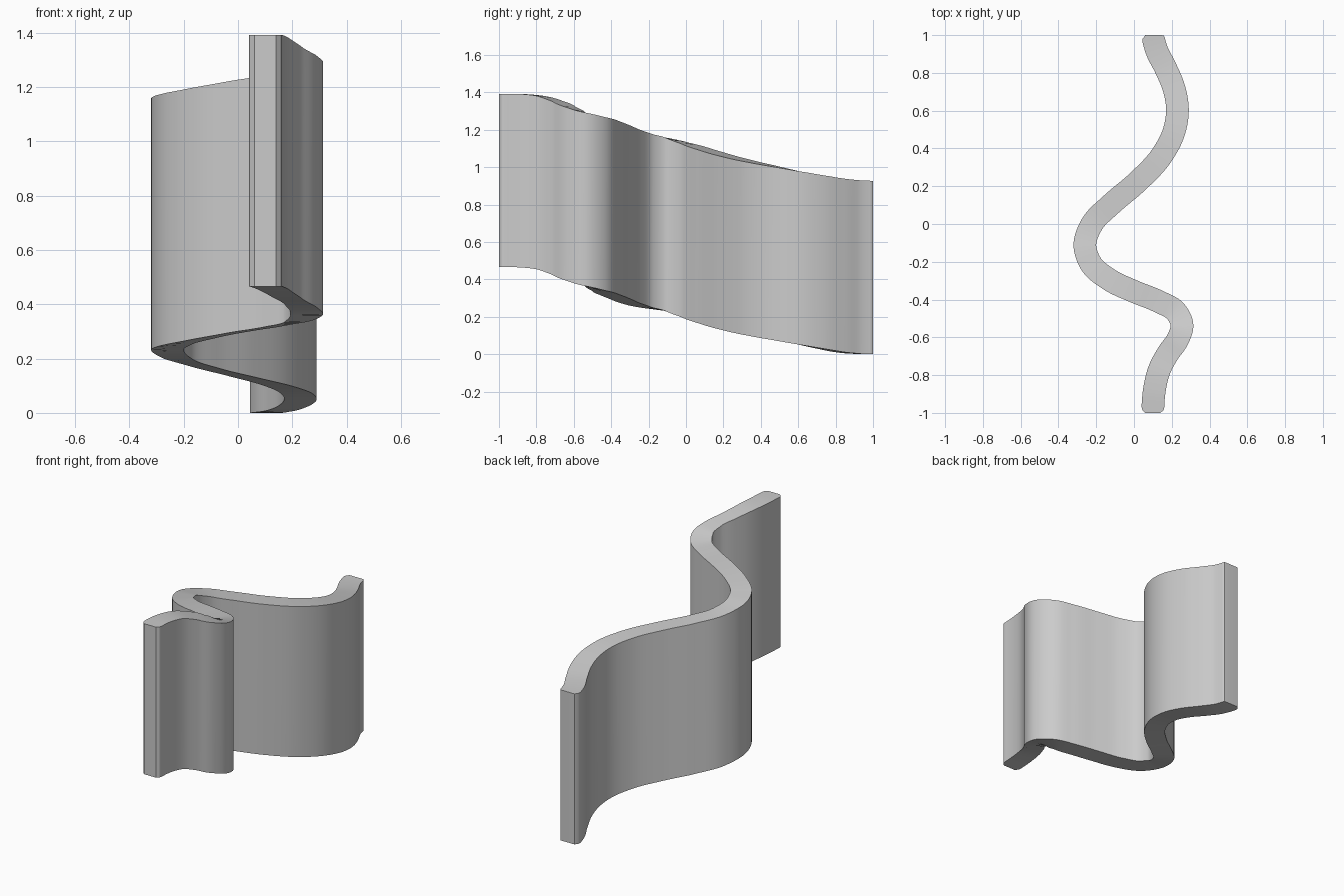
import bpy, bmesh
from mathutils import Vector

if "Cube" in bpy.data.objects:
    bpy.data.objects.remove(bpy.data.objects["Cube"])

HALF = 0.06      # half thickness of the wall
HEIGHT = 0.927   # wall height

# Centre line of the wall's lower edge, from front end to back end
path = [Vector(p) for p in (
    (0.10, -1.0, 0.465), (0.108, -0.88, 0.464), (0.135, -0.77, 0.452),
    (0.18, -0.685, 0.425), (0.232, -0.61, 0.392), (0.254, -0.535, 0.363),
    (0.22, -0.462, 0.338), (0.13, -0.41, 0.318), (0.0, -0.357, 0.297),
    (-0.13, -0.295, 0.272), (-0.225, -0.215, 0.25), (-0.26, -0.115, 0.232),
    (-0.222, 0.0, 0.2), (-0.12, 0.105, 0.167), (0.02, 0.225, 0.132),
    (0.145, 0.36, 0.1), (0.212, 0.49, 0.074), (0.23, 0.61, 0.05),
    (0.211, 0.72, 0.029), (0.165, 0.83, 0.01), (0.12, 0.92, 0.002),
    (0.10, 1.0, 0.0))]


def smooth_path(pts, steps):
    """Cubic curve through all points, with chord-length spacing."""
    n = len(pts)
    d = [(pts[i + 1] - pts[i]).length for i in range(n - 1)]
    s = [(pts[i + 1] - pts[i]) / d[i] for i in range(n - 1)]
    m = [Vector((0, 1, 0))]
    m += [(s[i - 1] * d[i] + s[i] * d[i - 1]) / (d[i - 1] + d[i]) for i in range(1, n - 1)]
    m.append(Vector((-0.12, 1, 0)).normalized())
    out = []
    for i in range(n - 1):
        for k in range(steps):
            t = k / steps
            pos = ((2*t**3 - 3*t*t + 1) * pts[i] + (t**3 - 2*t*t + t) * d[i] * m[i]
                   + (3*t*t - 2*t**3) * pts[i + 1] + (t**3 - t*t) * d[i] * m[i + 1])
            out.append(pos)
    return out + [pts[-1].copy()]


# Sweep an upright rectangle along the path
centre = smooth_path(path, 8)
bm = bmesh.new()
rings = []
last = len(centre) - 1
for i, c in enumerate(centre):
    tan = centre[min(i + 1, last)] - centre[max(i - 1, 0)]
    if i in (0, last):
        tan = Vector((0, 1, 0))
    side = Vector((tan.y, -tan.x, 0)).normalized()
    end = min(i, last - i)
    side *= HALF - (0.02, 0.004)[end] if end < 2 else HALF   # rounded ends
    up = Vector((0, 0, HEIGHT))
    rings.append([bm.verts.new(v) for v in (c - side, c + side, c + side + up, c - side + up)])
for a, b in zip(rings, rings[1:]):
    for k in range(4):
        j = (k + 1) % 4
        bm.faces.new((a[k], a[j], b[j], b[k]))
bm.faces.new(rings[0])
bm.faces.new(rings[-1])
bmesh.ops.recalc_face_normals(bm, faces=bm.faces)

mesh = bpy.data.meshes.new("wavy_wall")
bm.to_mesh(mesh)
bm.free()
wall = bpy.data.objects.new("wavy_wall", mesh)
bpy.context.collection.objects.link(wall)
bpy.context.view_layer.objects.active = wall
wall.select_set(True)
bpy.ops.object.shade_smooth_by_angle()
